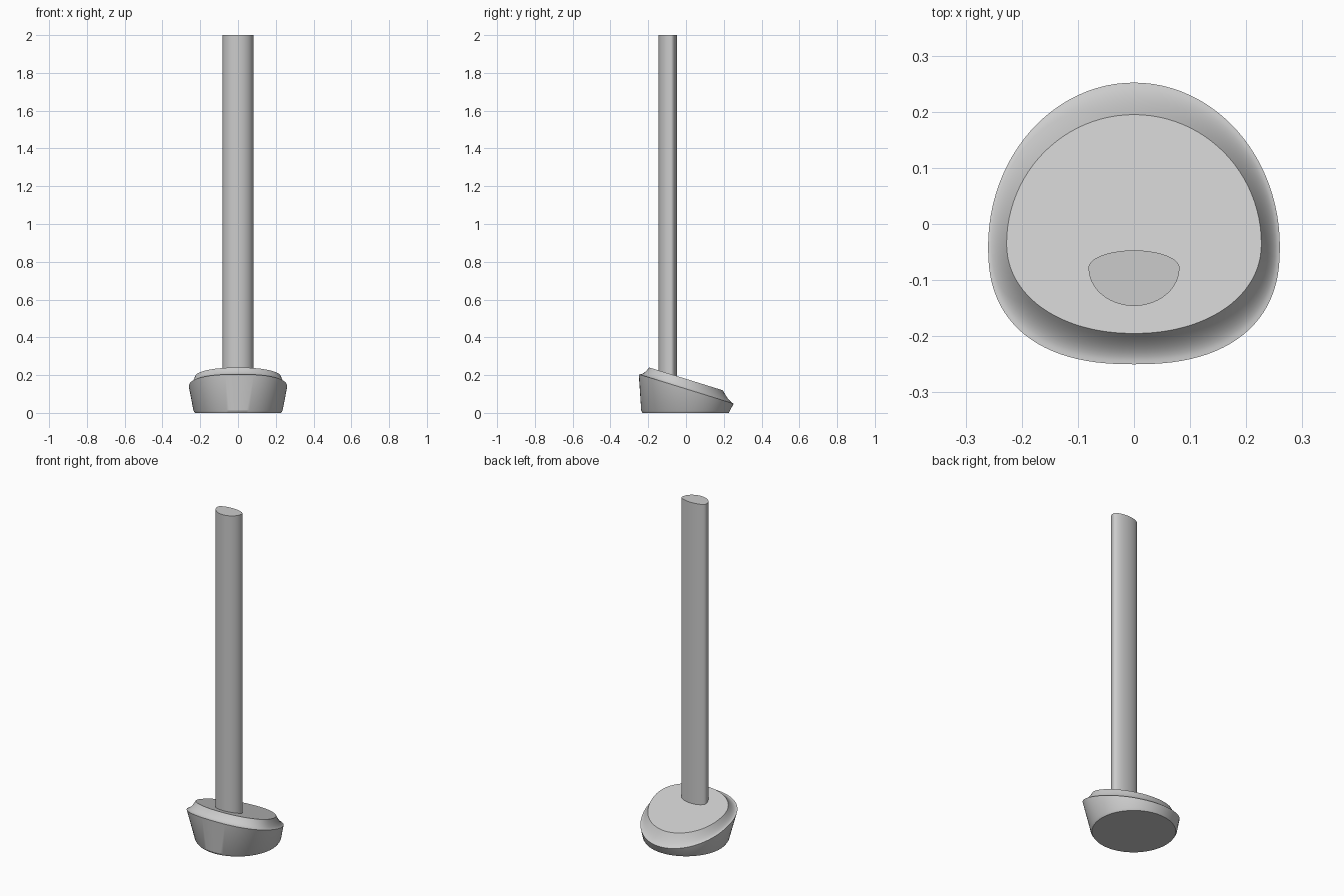
import bpy
import bmesh
from math import sin, cos, pi, radians

cube = bpy.data.objects.get("Cube")
if cube:
    bpy.data.objects.remove(cube, do_unlink=True)

SEGMENTS = 96
SLOPE = -0.31

grey = bpy.data.materials.new("light_grey")
grey.use_nodes = True
colour = (0.6, 0.6, 0.6, 1)
grey.diffuse_color = colour
grey.node_tree.nodes["Principled BSDF"].inputs["Base Color"].default_value = colour


def egg(half_width, front, back, widest, front_power=2.0):
    """Closed outline: an elliptical back half and a fuller front half."""
    points = []
    for i in range(SEGMENTS):
        a = 2 * pi * i / SEGMENTS
        c, s = cos(a), sin(a)
        if s >= 0:
            x, y = c, s * (back - widest)
        else:
            e = 2 / front_power
            x = abs(c) ** e * (1 if c > 0 else -1)
            y = -abs(s) ** e * (widest - front)
        points.append((half_width * x, widest + y))
    return points


def level(outline, height, slope=0.0):
    return [(x, y, height + slope * y) for x, y in outline]


def loft(name, rings):
    """Skin a stack of matching rings and cap both ends."""
    bm = bmesh.new()
    loops = [[bm.verts.new(p) for p in ring] for ring in rings]
    for low, high in zip(loops, loops[1:]):
        for i in range(SEGMENTS):
            j = (i + 1) % SEGMENTS
            bm.faces.new((low[i], low[j], high[j], high[i]))
    bm.faces.new(loops[0][::-1])
    bm.faces.new(loops[-1])
    bmesh.ops.recalc_face_normals(bm, faces=bm.faces)
    mesh = bpy.data.meshes.new(name)
    bm.to_mesh(mesh)
    bm.free()
    mesh.materials.append(grey)
    obj = bpy.data.objects.new(name, mesh)
    bpy.context.collection.objects.link(obj)
    bpy.ops.object.select_all(action="DESELECT")
    obj.select_set(True)
    bpy.context.view_layer.objects.active = obj
    bpy.ops.object.shade_smooth_by_angle(angle=radians(25))
    return obj


# Sloping foot: chamfered round sole, flared wall, hollow shoulder, tilted top
rim = egg(0.26, -0.25, 0.252, -0.04, 2.4)
top = egg(0.227, -0.195, 0.195, -0.035, 2.1)
rings = [level(egg(0.228, -0.23, 0.226, 0), 0),
         level(egg(0.236, -0.237, 0.233, 0), 0.012)]
STEPS = 8
for k in range(STEPS + 1):
    t = k / STEPS
    outline = [(p[0] + (q[0] - p[0]) * t, p[1] + (q[1] - p[1]) * t)
               for p, q in zip(rim, top)]
    rings.append(level(outline, 0.127 + 0.053 * t ** 1.7, SLOPE))
loft("foot", rings)

# Upright post with a flattened back
section = egg(0.081, -0.146, -0.047, -0.078)
loft("post", [level(section, 0.1), level(section, 2.0)])
